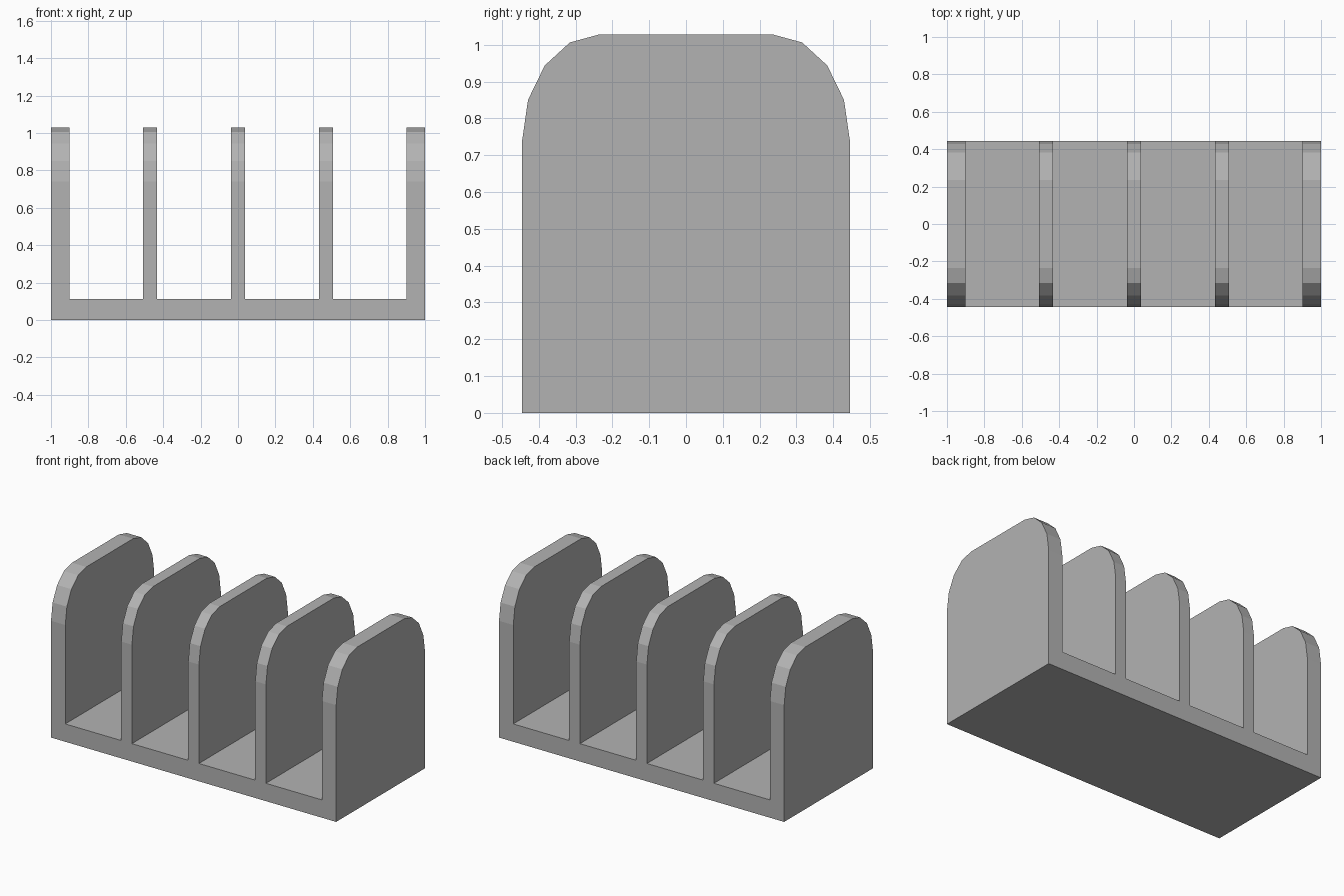
import bpy
import bmesh
from math import sin, cos, pi
from mathutils import Matrix

cube = bpy.data.objects.get("Cube")
if cube:
    bpy.data.objects.remove(cube, do_unlink=True)

LENGTH, HALF_DEPTH, HEIGHT = 2.0, 0.445, 1.028
ROUND_Y, ROUND_Z = 0.21, 0.288      # elliptical shoulder radii
BASE_TOP = 0.113
END_WALL, DIVIDER, PITCH = 0.1, 0.075, 0.47

grey = bpy.data.materials.new("plain grey")
grey.use_nodes = True
colour = (0.45, 0.45, 0.45, 1)
grey.diffuse_color = colour
grey.node_tree.nodes["Principled BSDF"].inputs["Base Color"].default_value = colour


def make_object(name, bm):
    bmesh.ops.recalc_face_normals(bm, faces=bm.faces)
    mesh = bpy.data.meshes.new(name)
    bm.to_mesh(mesh)
    bm.free()
    mesh.materials.append(grey)
    obj = bpy.data.objects.new(name, mesh)
    bpy.context.collection.objects.link(obj)
    return obj


# Solid block: wall outline with faceted shoulders, extruded along x
arc = [(HALF_DEPTH - ROUND_Y + ROUND_Y * cos(i * pi / 8),
        HEIGHT - ROUND_Z + ROUND_Z * sin(i * pi / 8)) for i in range(5)]
right_half = [(HALF_DEPTH, 0)] + arc
outline = right_half + [(-y, z) for y, z in reversed(right_half)]
bm = bmesh.new()
face = bm.faces.new([bm.verts.new((-LENGTH / 2, y, z)) for y, z in outline])
extruded = bmesh.ops.extrude_face_region(bm, geom=[face])["geom"]
bmesh.ops.translate(bm, vec=(LENGTH, 0, 0),
                    verts=[v for v in extruded if isinstance(v, bmesh.types.BMVert)])
rack = make_object("slotted_rack", bm)

# Slots between the end walls and the three dividers
inner = LENGTH / 2 - END_WALL
half = DIVIDER / 2
slots = [(half, PITCH - half), (PITCH + half, inner)]
slots += [(-b, -a) for a, b in slots]
bm = bmesh.new()
for x0, x1 in slots:
    bmesh.ops.create_cube(bm, size=1, matrix=Matrix.Translation(
        ((x0 + x1) / 2, 0, BASE_TOP + 1)) @ Matrix.Diagonal((x1 - x0, 2, 2, 1)))
cutter = make_object("slot_cutter", bm)
cutter.hide_render = True

# Cut the slots, then discard the cutter
cut = rack.modifiers.new("slots", "BOOLEAN")
cut.operation = "DIFFERENCE"
cut.solver = "EXACT"
cut.object = cutter
bpy.context.view_layer.objects.active = rack
rack.select_set(True)
bpy.ops.object.modifier_apply(modifier=cut.name)
bpy.data.objects.remove(cutter, do_unlink=True)
